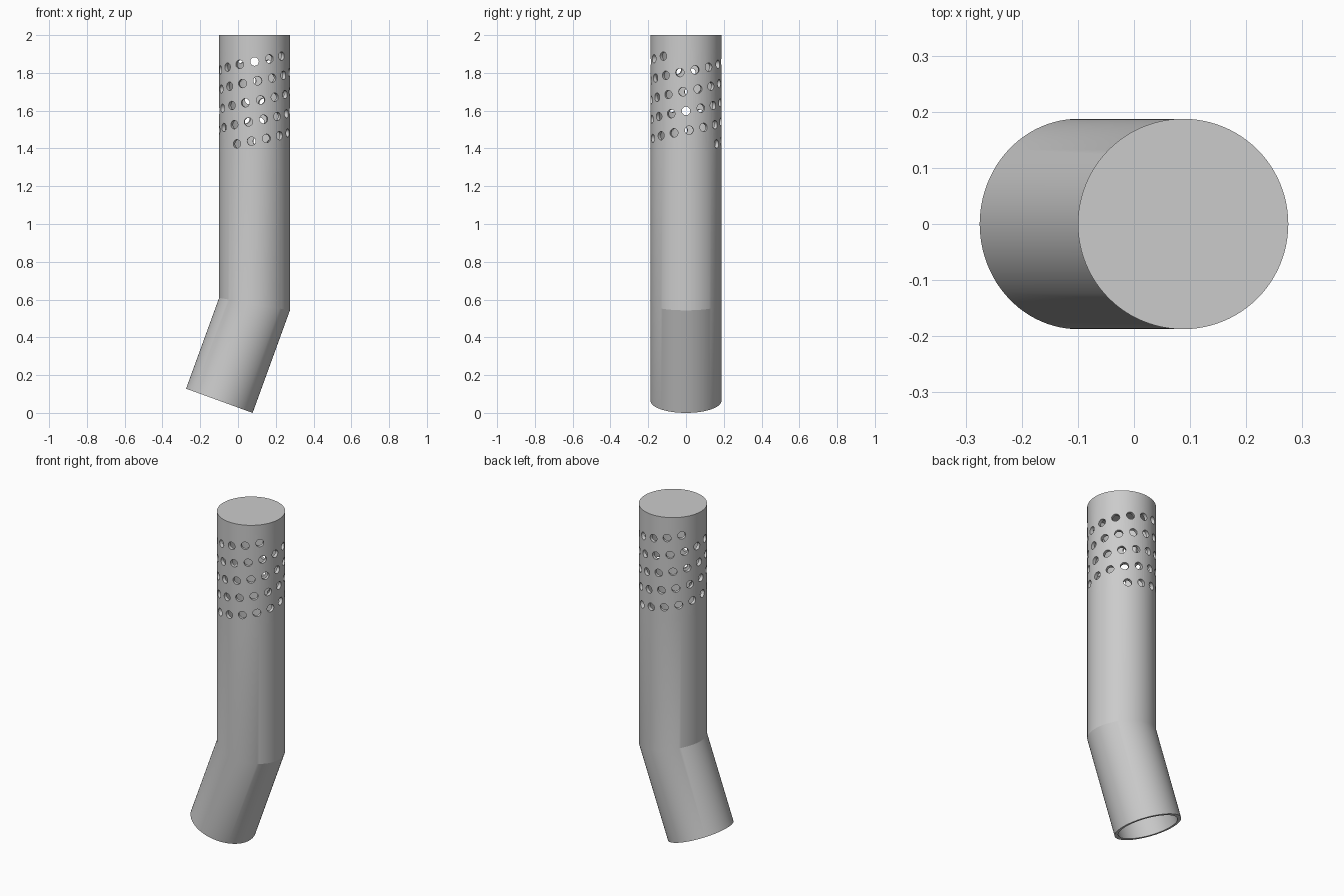
import bpy, bmesh
from math import sin, cos, tan, radians, pi
from mathutils import Matrix

cube = bpy.data.objects.get("Cube")
if cube:
    bpy.data.objects.remove(cube, do_unlink=True)

RADIUS, WALL, HEIGHT = 0.1875, 0.02, 2.0
AXIS_X, BEND = 0.0875, radians(20)
FOOT_X = -0.275 + RADIUS * cos(BEND)
FOOT_Z = RADIUS * sin(BEND)
JOINT_Z = FOOT_Z + (AXIS_X - FOOT_X) / tan(BEND)
SIDES = 96

metal = bpy.data.materials.new("plain grey")
metal.use_nodes = True
grey = (0.6, 0.6, 0.6, 1)
metal.diffuse_color = grey
metal.node_tree.nodes["Principled BSDF"].inputs["Base Color"].default_value = grey


def make_object(name, bm):
    bmesh.ops.recalc_face_normals(bm, faces=bm.faces)
    mesh = bpy.data.meshes.new(name)
    bm.to_mesh(mesh)
    bm.free()
    mesh.materials.append(metal)
    obj = bpy.data.objects.new(name, mesh)
    bpy.context.collection.objects.link(obj)
    return obj


def ring(bm, r, x, z, tilt, stretch=1.0):
    """Ring of vertices around (x, z), sloping down towards +x by the tilt."""
    verts = []
    for i in range(SIDES):
        a = 2 * pi * i / SIDES
        c = r * cos(a) * stretch
        verts.append(bm.verts.new((x + c * cos(tilt), r * sin(a), z - c * sin(tilt))))
    return verts


def wall(bm, r, top):
    """Foot ring, mitred joint ring and the straight upper rings, bridged."""
    rings = [ring(bm, r, FOOT_X, FOOT_Z, BEND),
             ring(bm, r, AXIS_X, JOINT_Z, BEND / 2, 1 / cos(BEND / 2))]
    rings += [ring(bm, r, AXIS_X, z, 0) for z in (1.38, 1.94, top)]
    for low, high in zip(rings, rings[1:]):
        bridge(bm, low, high)
    bm.faces.new(rings[-1])
    return rings[0]


def bridge(bm, a, b):
    for i in range(SIDES):
        j = (i + 1) % SIDES
        bm.faces.new((a[i], a[j], b[j], b[i]))


# Bent hollow tube, closed at the top and open at the foot
bm = bmesh.new()
outer_foot = wall(bm, RADIUS, HEIGHT)
inner_foot = wall(bm, RADIUS - WALL, HEIGHT - WALL)
bridge(bm, outer_foot, inner_foot)
tube = make_object("bent_tube", bm)

# Plugs along two opposite spirals, used to drill the holes
bm = bmesh.new()
for start in (-40, 140):
    for k in range(33):
        turn = Matrix.Rotation(radians(start - 25 * k), 4, 'Z')
        place = Matrix.Translation((AXIS_X, 0, 1.889 - 0.01453 * k))
        out = Matrix.Translation((RADIUS - WALL / 2, 0, 0))
        lay = Matrix.Rotation(pi / 2, 4, 'Y')
        bmesh.ops.create_cone(bm, cap_ends=True, segments=32, radius1=0.0225,
                              radius2=0.0225, depth=0.06,
                              matrix=place @ turn @ out @ lay)
drill = make_object("hole_cutter", bm)
drill.hide_render = True

cut = tube.modifiers.new("holes", 'BOOLEAN')
cut.operation, cut.solver, cut.object = 'DIFFERENCE', 'EXACT', drill

for obj in bpy.context.selected_objects:
    obj.select_set(False)
bpy.context.view_layer.objects.active = tube
tube.select_set(True)
bpy.ops.object.modifier_apply(modifier=cut.name)
bpy.data.objects.remove(drill, do_unlink=True)
bpy.ops.object.shade_smooth_by_angle(angle=radians(14))
